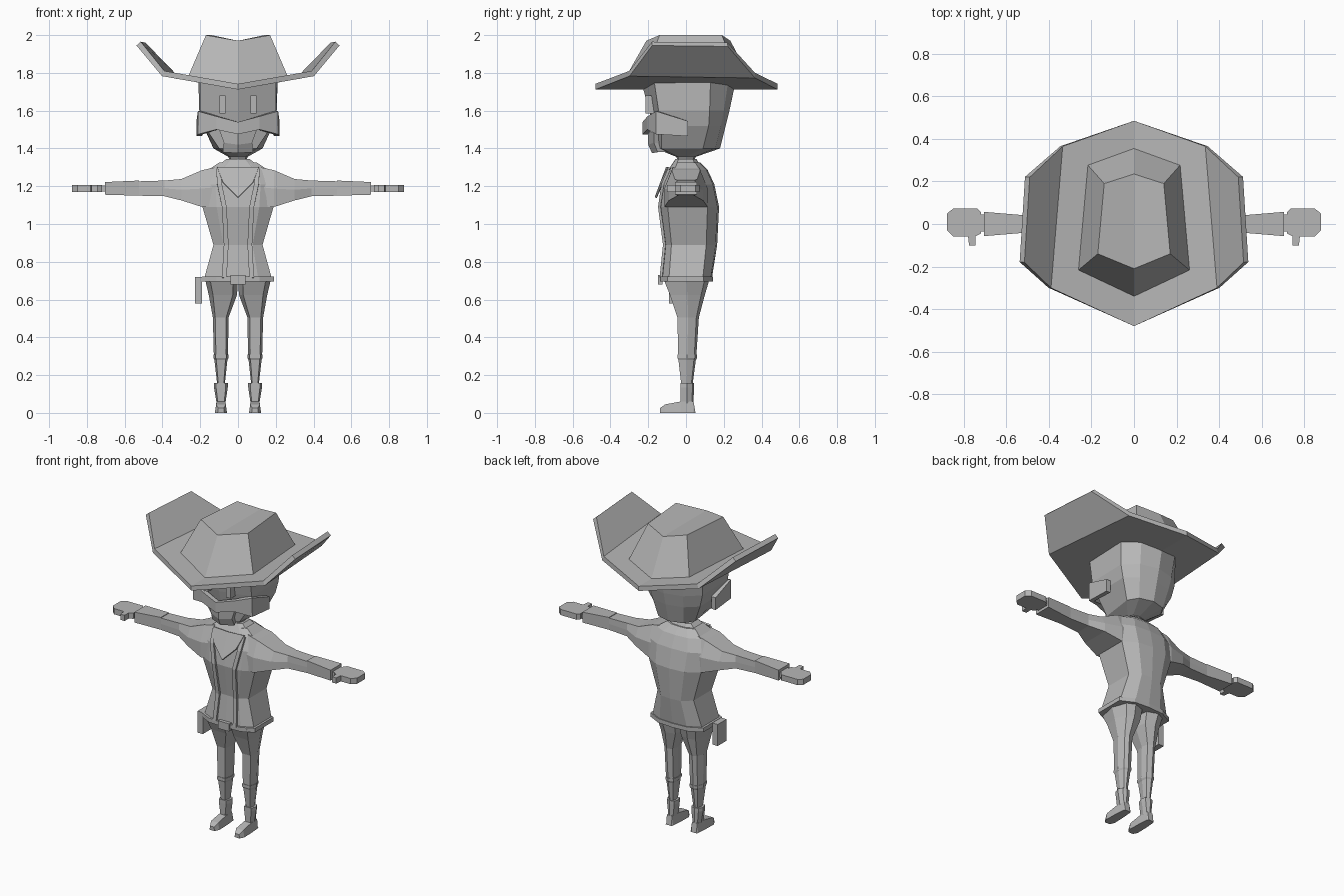
import bpy, bmesh, math
from mathutils import Vector

mat = bpy.data.materials.new("plain grey")
mat.diffuse_color = (0.47, 0.47, 0.47, 1)


def finish(name, bm):
    bmesh.ops.recalc_face_normals(bm, faces=bm.faces)
    me = bpy.data.meshes.new(name)
    bm.to_mesh(me)
    bm.free()
    ob = bpy.data.objects.new(name, me)
    bpy.context.collection.objects.link(ob)
    me.materials.append(mat)
    return ob


def loft(name, rings, mirror=False, closed=True):
    """Skin a row of equal-length rings and cap both ends."""
    bm = bmesh.new()
    rows = [[bm.verts.new(p) for p in r] for r in rings]
    n = len(rows[0])
    for a, b in zip(rows, rows[1:]):
        for i in range(n if closed else n - 1):
            j = (i + 1) % n
            bm.faces.new((a[i], a[j], b[j], b[i]))
    if closed:
        bm.faces.new(rows[0])
        bm.faces.new(rows[-1])
    ob = finish(name, bm)
    if mirror:
        m = ob.modifiers.new("mirror", 'MIRROR')
        m.use_clip = False
        m.use_mirror_merge = False
    return ob


def sym(half):
    """Full ring from its right half, whose ends lie on x = 0."""
    return half + [(-x, y, z) for x, y, z in half[-2:0:-1]]


def box(name, x, y, z, mirror=False):
    return loft(name, [[(x[0], y[0], h), (x[1], y[0], h), (x[1], y[1], h), (x[0], y[1], h)]
                       for h in z], mirror)


def solidify(ob, t, offset=-1):
    m = ob.modifiers.new("thickness", 'SOLIDIFY')
    m.thickness, m.offset = t, offset


# Hat brim: shallow V centre panel with two upturned side flaps
def brim_z(x):
    return 1.742 + 0.175 * abs(x)


bm = bmesh.new()
centre = [bm.verts.new((0, y, brim_z(0))) for y in (-0.48, 0.485)]
for s in (-1, 1):
    f, b = [bm.verts.new((s * x, y, brim_z(x))) for x, y in ((0.39, -0.3), (0.335, 0.365))]
    tf, tb = bm.verts.new((s * 0.515, -0.18, 1.965)), bm.verts.new((s * 0.49, 0.22, 1.96))
    for q in ((centre[0], f, b, centre[1]), (f, tf, tb, b)):
        face = bm.faces.new(q if s > 0 else q[::-1])
brim = finish("hat_brim", bm)
if brim.data.polygons[0].normal.z < 0:
    brim.data.flip_normals()
solidify(brim, 0.03)

# Hat crown: tapered, pinched along the middle
base = [(0, -0.345), (0.265, -0.22), (0.22, 0.28), (0, 0.36)]
top = [(0, -0.21, 1.97), (0.17, -0.14, 2.0), (0.14, 0.19, 2.0), (0, 0.235, 1.97)]
bm = bmesh.new()
lo = [bm.verts.new(p) for p in sym([(x, y, brim_z(x) - 0.01) for x, y in base])]
hi = [bm.verts.new(p) for p in sym(top)]
for i in range(6):
    j = (i + 1) % 6
    bm.faces.new((lo[i], lo[j], hi[j], hi[i]))
bm.faces.new(hi[:4])
bm.faces.new([hi[0], hi[3], hi[4], hi[5]])
finish("hat_crown", bm)


# Head: z, then front, front corner, side, back corner, back
def head_ring(z, f, c, s, b, e):
    return sym([(0, f, z), (*c, z), (*s, z), (*b, z), (0, e, z)])


loft("head", [
    head_ring(1.31, -0.04, (0.03, -0.03), (0.04, 0), (0.03, 0.03), 0.04),
    head_ring(1.355, -0.05, (0.04, -0.04), (0.05, 0), (0.04, 0.04), 0.05),
    head_ring(1.40, -0.16, (0.10, -0.13), (0.13, 0.09), (0.09, 0.155), 0.18),
    head_ring(1.52, -0.175, (0.18, -0.13), (0.185, 0.12), (0.11, 0.185), 0.21),
    head_ring(1.60, -0.195, (0.2, -0.145), (0.205, 0.125), (0.12, 0.20), 0.23),
    head_ring(1.765, -0.24, (0.2, -0.17), (0.21, 0.13), (0.13, 0.225), 0.265)])

# Whiskers wrapping round to the cheeks: x, y, bottom, top
band = [(0.205, 0.01, 1.465, 1.545), (0.2, -0.15, 1.475, 1.597), (0.11, -0.19, 1.5, 1.57),
        (0, -0.215, 1.475, 1.54)]
band += [(-x, y, a, b) for x, y, a, b in band[2::-1]]
whiskers = loft("whiskers", [[(x, y, a), (x, y, b)] for x, y, a, b in band], closed=False)
solidify(whiskers, 0.03, 0)

# Chin tuft and eyes
loft("chin", [sym([(0, -0.18, 1.375), (0.08, -0.15, 1.38), (0.05, -0.1, 1.38), (0, -0.1, 1.38)]),
              sym([(0, -0.2, 1.42), (0.075, -0.17, 1.43), (0.075, -0.1, 1.43), (0, -0.1, 1.43)]),
              sym([(0, -0.2, 1.475), (0.1, -0.17, 1.5), (0.1, -0.1, 1.5), (0, -0.1, 1.475)])])
box("eye", (0.065, 0.098), (-0.215, -0.16), (1.585, 1.68), True)


# Torso: z, half width, front, back
def body_ring(z, w, f, b):
    return sym([(0, f, z), (w * 0.6, f * 0.97, z), (w, f * 0.7, z), (w, b * 0.65, z),
                (w * 0.55, b * 0.95, z), (0, b, z)])


loft("torso", [body_ring(*r) for r in (
    (0.70, 0.182, -0.13, 0.135), (0.89, 0.13, -0.11, 0.165), (1.09, 0.188, -0.138, 0.175),
    (1.21, 0.20, -0.12, 0.15), (1.285, 0.16, -0.09, 0.115), (1.325, 0.10, -0.065, 0.075))])
loft("collar", [body_ring(*r) for r in ((1.30, 0.12, -0.085, 0.08), (1.345, 0.06, -0.055, 0.055))])

# Jacket edges down the front
for s in (-1, 1):
    path = [(0.07, -0.133, 0.715), (0.06, -0.115, 0.89), (0.07, -0.141, 1.09),
            (0.095, -0.124, 1.21), (0.10, -0.09, 1.29)]
    edge = loft("jacket_edge", [[(s * (x - 0.01), y, z), (s * (x + 0.015), y, z)]
                                for x, y, z in path], closed=False)
    solidify(edge, 0.014, 0)

# Neckerchief
bm = bmesh.new()
k = [bm.verts.new(p) for p in ((-0.11, -0.09, 1.3), (0, -0.1, 1.3), (0.11, -0.09, 1.3),
                               (0.08, -0.13, 1.22), (0, -0.16, 1.14), (-0.08, -0.13, 1.22))]
bm.faces.new((k[0], k[1], k[4], k[5]))
bm.faces.new((k[1], k[2], k[3], k[4]))
solidify(finish("neckerchief", bm), 0.012, 0)

# Belt, buckle and holster
loft("belt", [body_ring(z, 0.19, -0.14, 0.143) for z in (0.695, 0.722)])
box("buckle", (-0.04, 0.04), (-0.148, -0.125), (0.68, 0.73))
box("holster", (-0.228, -0.19), (-0.09, 0.0), (0.58, 0.72))


# Arms: x, low z, high z, half depth at bottom and top
def arm_ring(x, a, b, d, e):
    m = (a + b) / 2
    return [(x, -d, a), (x, d, a), (x, max(d, e), m), (x, e, b), (x, -e, b), (x, -max(d, e), m)]


loft("sleeve", [arm_ring(*r) for r in (
    (0.12, 1.09, 1.30, 0.11, 0.07), (0.19, 1.09, 1.285, 0.115, 0.075),
    (0.30, 1.125, 1.238, 0.09, 0.06), (0.39, 1.147, 1.23, 0.05, 0.045),
    (0.525, 1.15, 1.226, 0.042, 0.042))], True)
loft("cuff", [arm_ring(*r) for r in (
    (0.525, 1.15, 1.23, 0.042, 0.042), (0.705, 1.155, 1.222, 0.057, 0.057))], True)
box("wrist", (0.69, 0.74), (-0.035, 0.045), (1.172, 1.204), True)

# Mitten hand with thumb
hand = [(0.72, -0.045), (0.745, -0.058), (0.775, -0.1), (0.78, -0.058), (0.85, -0.058),
        (0.878, -0.03), (0.878, 0.05), (0.85, 0.072), (0.735, 0.072), (0.72, 0.055)]
hand[2:3] = [(0.745, -0.1), (0.775, -0.1)]
loft("hand", [[(x, y, z) for x, y in hand] for z in (1.17, 1.207)], True)


# Legs: z, inner x, outer x, front y, back y
def leg_ring(z, a, b, f, r):
    w, m = b - a, (f + r) / 2
    return [(a + w * 0.15, f, z), (b - w * 0.15, f, z), (b, m, z),
            (b - w * 0.2, r * 0.8, z), ((a + b) / 2, r, z), (a + w * 0.1, r * 0.8, z), (a, m, z)]


loft("trouser_leg", [leg_ring(*r) for r in (
    (0.71, 0.0, 0.175, -0.12, 0.125), (0.625, 0.005, 0.155, -0.085, 0.10),
    (0.505, 0.05, 0.133, -0.045, 0.068), (0.305, 0.053, 0.128, -0.042, 0.055))], True)
loft("boot_shaft", [leg_ring(*r) for r in (
    (0.308, 0.05, 0.13, -0.045, 0.058), (0.29, 0.05, 0.13, -0.045, 0.058),
    (0.28, 0.056, 0.125, -0.04, 0.052), (0.15, 0.07, 0.11, -0.025, 0.035))], True)
loft("boot_ankle", [leg_ring(*r) for r in (
    (0.157, 0.054, 0.127, -0.03, 0.042), (0.135, 0.054, 0.127, -0.03, 0.042),
    (0.05, 0.067, 0.113, -0.028, 0.04))], True)

# Foot: y, half width, top z
loft("foot", [[(0.09 - w, y, 0), (0.09 + w, y, 0), (0.09 + w * 0.8, y, h), (0.09 - w * 0.8, y, h)]
              for y, w, h in ((-0.138, 0.018, 0.025), (-0.11, 0.032, 0.045),
                              (-0.03, 0.03, 0.06), (0.04, 0.024, 0.06), (0.05, 0.022, 0.0))], True)
